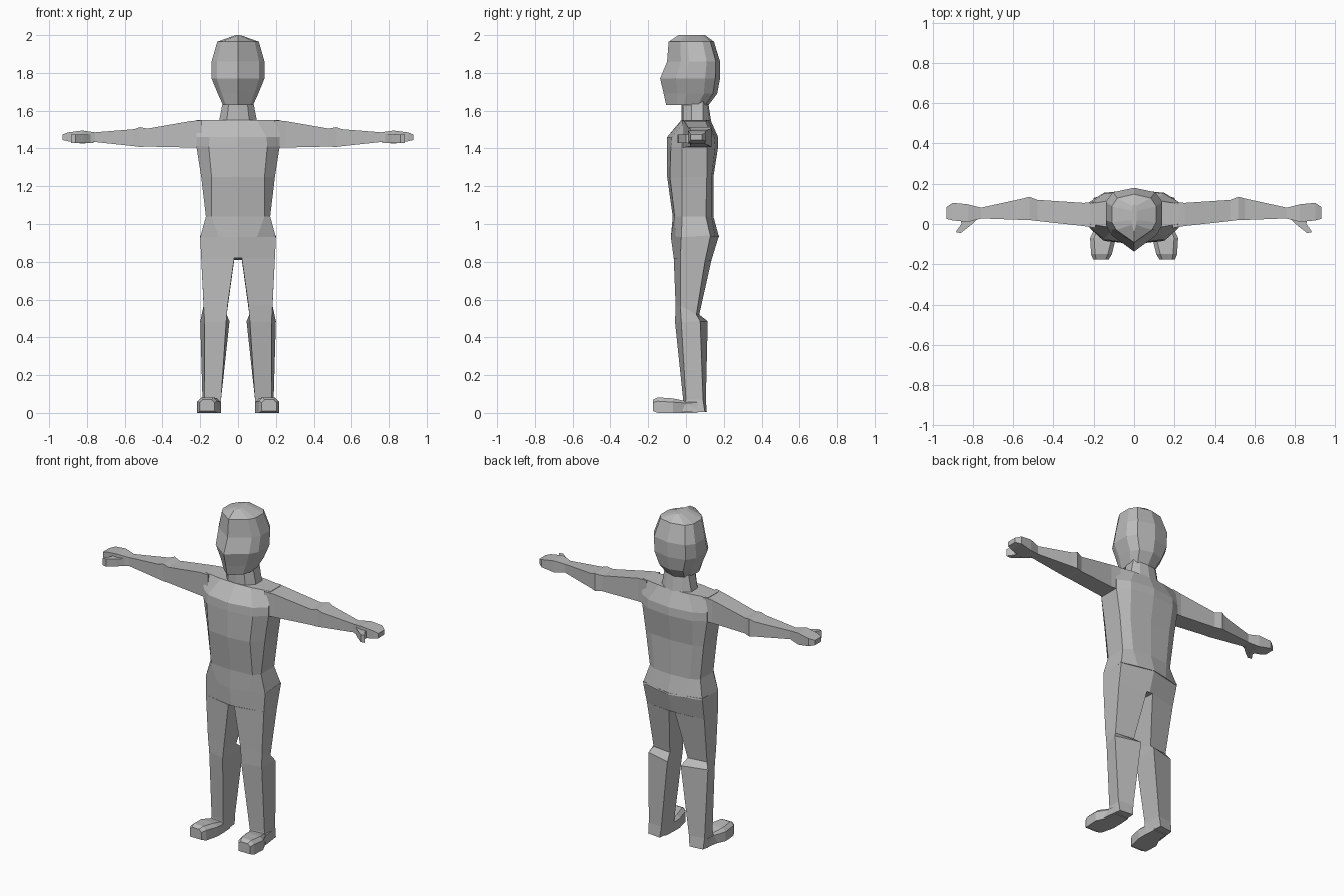
import bpy, bmesh

skin = bpy.data.materials.new("plain grey")
skin.diffuse_color = (0.5, 0.5, 0.5, 1)


def loft(name, rings, mirror=False):
    """Skin a stack of equal-length point rings, with capped ends."""
    bm = bmesh.new()
    loops = [[bm.verts.new(p) for p in ring] for ring in rings]
    n = len(loops[0])
    for a, b in zip(loops, loops[1:]):
        for i in range(n):
            j = (i + 1) % n
            bm.faces.new((a[i], a[j], b[j], b[i]))
    bm.faces.new(loops[0][::-1])
    bm.faces.new(loops[-1])
    bmesh.ops.remove_doubles(bm, verts=bm.verts, dist=0.0005)
    bmesh.ops.recalc_face_normals(bm, faces=bm.faces)
    me = bpy.data.meshes.new(name)
    bm.to_mesh(me)
    bm.free()
    me.materials.append(skin)
    ob = bpy.data.objects.new(name, me)
    bpy.context.collection.objects.link(ob)
    if mirror:
        mod = ob.modifiers.new("mirror", 'MIRROR')
        mod.use_mirror_merge = False
    return ob


def symmetric(half, z):
    """Full ring from a half outline running front centre to back centre."""
    return ([(x, y, z) for x, y in half]
            + [(-x, y, z) for x, y in half[-2:0:-1]])


# Torso: z, front y, front corner x/y, side x, side front y, side back y, back corner x/y, back y
torso = [
    (0.93, -0.08, 0.10, -0.055, 0.20, -0.025, 0.13, 0.10, 0.155, 0.175),
    (1.04, -0.07, 0.14, -0.06, 0.17, -0.02, 0.105, 0.12, 0.135, 0.145),
    (1.25, -0.10, 0.14, -0.085, 0.195, -0.02, 0.11, 0.14, 0.135, 0.145),
    (1.41, -0.10, 0.155, -0.08, 0.22, -0.02, 0.11, 0.15, 0.155, 0.17),
    (1.46, -0.10, 0.15, -0.075, 0.22, -0.02, 0.11, 0.15, 0.15, 0.17),
    (1.55, -0.025, 0.10, -0.02, 0.22, 0.0, 0.10, 0.10, 0.12, 0.13),
]
loft("torso", [symmetric([(0, f), (cx, cy), (s, sf), (s, sb), (bx, by), (0, b)], z)
               for z, f, cx, cy, s, sf, sb, bx, by, b in torso])

# Neck
loft("neck", [symmetric([(0, -0.025), (w * 0.6, -0.015), (w, 0.03), (w, 0.09),
                         (w * 0.6, b - 0.01), (0, b)], z)
              for z, w, b in [(1.53, 0.103, 0.135), (1.66, 0.078, 0.115)]])

# Head: z, half width, front y, back y
head = [(1.63, 0.08, -0.105, 0.12), (1.69, 0.107, -0.118, 0.165), (1.77, 0.14, -0.137, 0.18),
        (1.86, 0.14, -0.10, 0.18), (1.965, 0.11, -0.092, 0.148), (2.0, 0.012, -0.04, 0.10)]
fractions = [(0, 0), (0.8, 0.26), (1, 0.42), (1, 0.75), (0.75, 0.92), (0, 1)]
loft("head", [symmetric([(w * k, f + (b - f) * t) for k, t in fractions], z)
              for z, w, f, b in head])

# Legs: front inner, front outer, back outer, back inner
legs = [
    [(0, -0.08, 0.93), (0.20, -0.025, 0.93), (0.20, 0.13, 0.94), (0, 0.175, 0.94)],
    [(0, -0.065, 0.82), (0.195, -0.03, 0.82), (0.193, 0.10, 0.80), (0, 0.135, 0.81)],
    [(0.02, -0.065, 0.82), (0.195, -0.03, 0.82), (0.193, 0.10, 0.80), (0.02, 0.135, 0.81)],
    [(0.055, -0.055, 0.57), (0.182, -0.03, 0.57), (0.18, 0.055, 0.52), (0.06, 0.07, 0.52)],
    [(0.063, -0.058, 0.48), (0.177, -0.025, 0.48), (0.20, 0.075, 0.485), (0.045, 0.115, 0.485)],
    [(0.09, -0.015, 0.07), (0.178, 0.0, 0.07), (0.188, 0.09, 0.07), (0.093, 0.105, 0.07)],
    [(0.09, -0.02, 0.005), (0.20, -0.02, 0.005), (0.185, 0.10, 0.005), (0.10, 0.11, 0.005)],
]
loft("leg", legs, mirror=True)

# Feet: y, inner x, outer x, bottom z, top z, chamfer
feet = [(0.06, 0.095, 0.185, 0.0, 0.06, 0.005), (0.0, 0.09, 0.185, 0.0, 0.062, 0.01),
        (-0.07, 0.09, 0.218, 0.0, 0.077, 0.02), (-0.15, 0.11, 0.213, 0.0, 0.082, 0.02),
        (-0.175, 0.125, 0.203, 0.01, 0.07, 0.015)]
loft("foot", [[(i, y, b), (o, y, b), (o, y, t - c), (o - c, y, t), (i + c, y, t), (i, y, t - c)]
              for y, i, o, b, t, c in feet], mirror=True)


def box_rings(rows):
    """x, front y, back y, bottom z, top z -> rectangular sections along x."""
    return [[(x, f, b), (x, k, b), (x, k, t), (x, f, t)] for x, f, k, b, t in rows]


# Arms with a small elbow ridge
loft("arm", box_rings([(0.19, -0.02, 0.11, 1.405, 1.55), (0.25, -0.01, 0.105, 1.405, 1.545),
                       (0.48, 0.015, 0.12, 1.41, 1.505), (0.52, 0.02, 0.135, 1.408, 1.513),
                       (0.55, 0.02, 0.127, 1.412, 1.502), (0.765, 0.028, 0.08, 1.435, 1.485)]),
     mirror=True)

# Hands and thumbs
loft("hand", box_rings([(0.755, 0.028, 0.08, 1.435, 1.485), (0.825, 0.01, 0.098, 1.425, 1.495),
                        (0.90, 0.018, 0.105, 1.438, 1.485), (0.93, 0.025, 0.085, 1.445, 1.474)]),
     mirror=True)
thumb = [(0.765, 0.035), (0.815, -0.01), (0.86, -0.045), (0.885, -0.04), (0.857, 0.0), (0.86, 0.03)]
loft("thumb", [[(x, y, z) for x, y in thumb] for z in (1.43, 1.475)], mirror=True)
